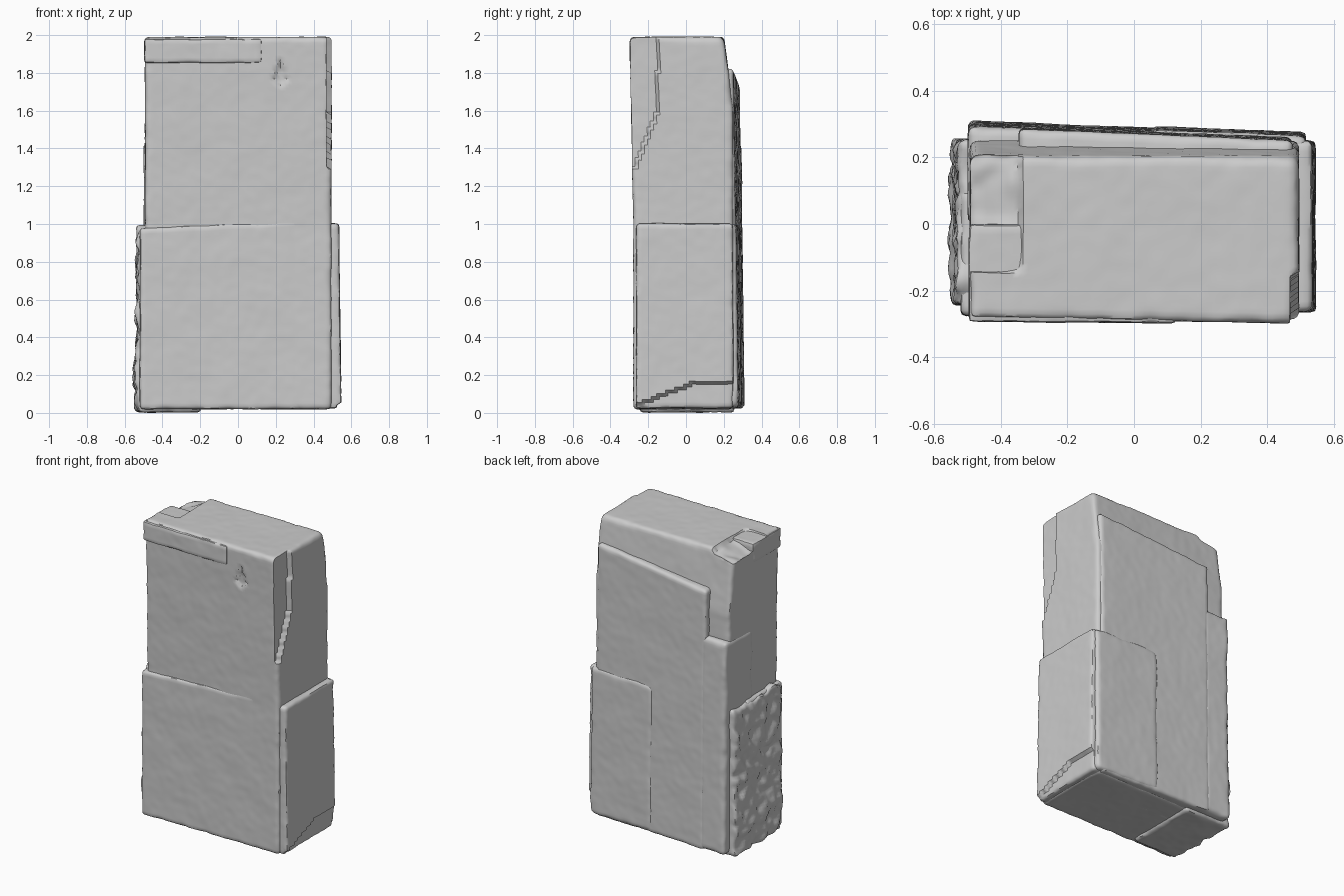
import bpy
import bmesh
from mathutils import Vector, noise

if "Cube" in bpy.data.objects:
    bpy.data.objects.remove(bpy.data.objects["Cube"])

stone = bpy.data.materials.new("pale grey stone")
stone.use_nodes = True
GREY = (0.6, 0.6, 0.6, 1)
stone.diffuse_color = GREY
shader = stone.node_tree.nodes["Principled BSDF"]
shader.inputs["Base Color"].default_value = GREY
shader.inputs["Roughness"].default_value = 0.8

CELL = 0.016


def clamp(v, lo=0.0, hi=1.0):
    return max(lo, min(hi, v))


def stone_part(name, lo, hi, warp=None, edge=0.025, rough=0.004):
    """Gridded box with worn, rounded edges, bent by a warp and roughened."""
    lo, hi = Vector(lo), Vector(hi)
    size = hi - lo
    bm = bmesh.new()
    bmesh.ops.create_cube(bm, size=1)
    for axis in range(3):
        along = [e for e in bm.edges
                 if abs(e.verts[0].co[axis] - e.verts[1].co[axis]) > 0.5]
        bmesh.ops.subdivide_edges(bm, edges=along, use_grid_fill=True,
                                  cuts=max(2, int(size[axis] / CELL)))
    for v in bm.verts:
        p = Vector([lo[i] + (v.co[i] + 0.5) * size[i] for i in range(3)])
        # wear varies along the edges
        r = edge * (1 + 0.6 * noise.noise(p * 9))
        inner = Vector([clamp(p[i], lo[i] + r, hi[i] - r) for i in range(3)])
        out = p - inner
        if out.length > r:
            p = inner + out.normalized() * r
        worn = 2.0 if sum(abs(c) > r * 0.3 for c in out) > 1 else 1.0
        if warp:
            p = warp(p)
        p += noise.noise_vector(p * 6) * rough * 0.6
        p += noise.noise_vector(p * 22) * rough * 0.35 * worn
        v.co = p
    bmesh.ops.recalc_face_normals(bm, faces=bm.faces)
    mesh = bpy.data.meshes.new(name)
    bm.to_mesh(mesh)
    bm.free()
    mesh.materials.append(stone)
    obj = bpy.data.objects.new(name, mesh)
    bpy.context.collection.objects.link(obj)
    bpy.ops.object.select_all(action='DESELECT')
    obj.select_set(True)
    bpy.context.view_layer.objects.active = obj
    bpy.ops.object.shade_smooth_by_angle(angle=0.7)
    return obj


# Main block: leaning front, sloping upper back, chipped corners
def core_shape(p):
    x, y, z = p
    front = clamp((0.25 - y) / 0.51)
    y -= front * (0.02 * (x + 0.5) + 0.02 * max(0, z - 1))
    y -= (1 - front) * 0.05 * clamp((z - 1.6) / 0.4)
    # broken strip at the right front corner
    limit = -0.15 - 0.4 * clamp(1.6 - z, 0, 0.3)
    if z > 1.3 and y < limit:
        x = min(x, 0.468)
    # broken slope at the left back top corner
    if x < -0.34 and y > -0.14:
        z = min(z, 1.97 - 0.3 * (-0.34 - x) + 0.02 * noise.noise(p * 14))
    # drop-shaped dent in the front
    dx, dz = abs(x - 0.225), z - 1.77
    width = (max(0, 0.036 ** 2 - dz * dz) ** 0.5 if dz < 0
             else 0.036 * (1 - dz / 0.1))
    if y < -0.2 and dx < width:
        y += 0.014
    return Vector((x, y, z))


stone_part("main_block", (-0.492, -0.26, 0.02), (0.495, 0.25, 1.99), core_shape)


# Lower front layer with a slanted upper ledge
def ledge_shape(p):
    p.z += 0.05 * p.x * clamp(p.z)
    return p


stone_part("lower_front_layer", (-0.52, -0.276, 0.02), (0.34, 0.1, 1.003),
           ledge_shape, 0.018)


# Lower right layer, broken away along the foot
def foot_shape(p):
    p.x += 0.012 * (1 - p.z)
    break_line = min(0.04 + 0.37 * (p.y + 0.27), 0.155)
    if p.x > 0.42 and p.z < break_line:
        p.x -= 0.022
    return p


stone_part("lower_right_layer", (0.1, -0.264, 0.025), (0.535, 0.25, 1.003),
           foot_shape, 0.018)


# Back layers share one face that turns in towards the right and the top
def back_shape(p):
    w = clamp(p.y / 0.3)
    p.y -= w * (0.04 * (p.x + 0.35) + 0.012 * p.z)
    return p


def panel_shape(p):
    p.z += 0.11 * (p.x - 0.06) * clamp(p.z / 1.78)
    return back_shape(p)


stone_part("back_panel", (-0.345, 0.0, 0.025), (0.475, 0.306, 1.78),
           panel_shape, 0.02)
stone_part("back_corner_column", (-0.498, 0.0, 0.025), (-0.3, 0.306, 1.43),
           back_shape, 0.03)
stone_part("back_lower_layer", (0.05, 0.0, 0.03), (0.515, 0.312, 1.0),
           back_shape, 0.025)


# Rough broken stone on the lower left
def broken_shape(p):
    if p.x < -0.4:
        p.x += 0.018 * noise.noise(p * 11) + 0.012 * noise.noise(p * 25)
        p.x -= 0.02 * clamp(1 - abs(p.z - 0.2) / 0.25)
        p.z += 0.04 * noise.noise(Vector((p.y * 9, 3, 1))) * clamp(p.z)
    return p


stone_part("left_broken_layer", (-0.53, -0.245, 0.004), (-0.2, 0.255, 0.97),
           broken_shape, 0.022, 0.008)

# Raised band under the top edge of the front
stone_part("front_top_band", (-0.496, -0.293, 1.852), (0.125, 0.0, 1.98),
           lambda p: Vector((p.x, p.y - 0.008 * clamp(p.x + 0.5), p.z)), 0.014)
